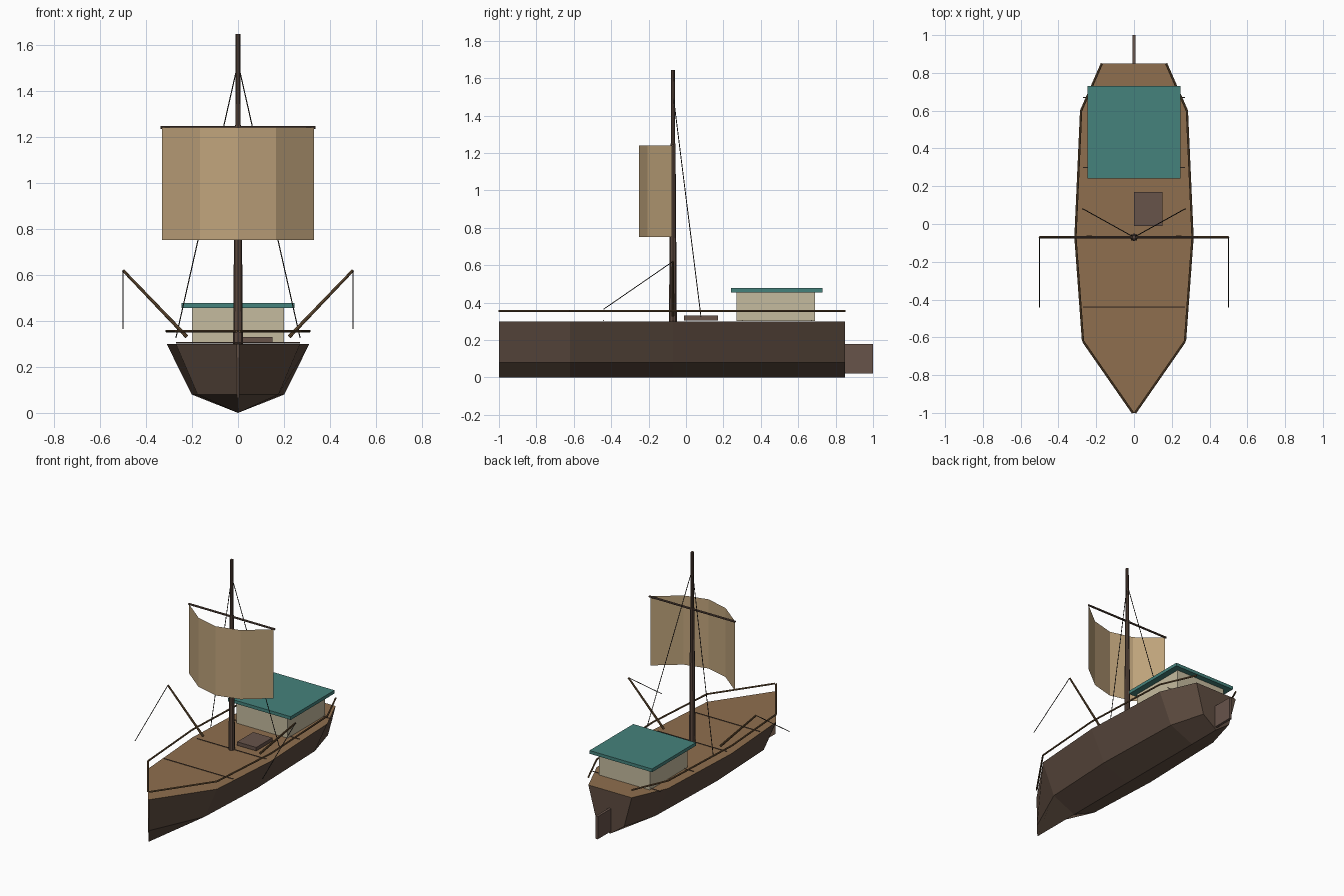
import bpy
import bmesh
from mathutils import Vector, Matrix

if "Cube" in bpy.data.objects:
    bpy.data.objects.remove(bpy.data.objects["Cube"])


def material(name, hex_code):
    m = bpy.data.materials.new(name)
    rgb = [int(hex_code[i:i + 2], 16) / 255 for i in (0, 2, 4)]
    lin = [c / 12.92 if c < 0.04 else ((c + 0.055) / 1.055) ** 2.4 for c in rgb]
    m.diffuse_color = (*lin, 1)
    m.use_nodes = True
    m.node_tree.nodes["Principled BSDF"].inputs["Base Color"].default_value = m.diffuse_color
    return m


HULL = material("dark hull wood", "5e4c40")
DECK = material("deck wood", "8f6f4e")
SPAR = material("spar wood", "5a473d")
RAIL = material("rail wood", "705639")
TRIM = material("hatch wood", "67534a")
SAIL = material("canvas", "c0a47c")
WALL = material("cream wall", "c5bb9f")
ROOF = material("teal roof", "45827c")
ROPE = material("rope", "2b2724")


def finish(name, bm, *mats):
    bmesh.ops.recalc_face_normals(bm, faces=bm.faces)
    me = bpy.data.meshes.new(name)
    bm.to_mesh(me)
    bm.free()
    ob = bpy.data.objects.new(name, me)
    bpy.context.collection.objects.link(ob)
    for m in mats:
        me.materials.append(m)
    return ob


def box(name, lo, hi, mat):
    lo, hi = Vector(lo), Vector(hi)
    bm = bmesh.new()
    mx = Matrix.Translation((lo + hi) / 2) @ Matrix.Diagonal((*(hi - lo), 1))
    bmesh.ops.create_cube(bm, size=1, matrix=mx)
    return finish(name, bm, mat)


def rods(name, points, r1, mat, r2=None, sides=8):
    """Straight round rods joining consecutive points."""
    bm = bmesh.new()
    for a, b in zip(points, points[1:]):
        a, b = Vector(a), Vector(b)
        d = b - a
        mx = Matrix.Translation((a + b) / 2) @ d.to_track_quat('Z', 'Y').to_matrix().to_4x4()
        bmesh.ops.create_cone(bm, cap_ends=True, segments=sides, radius1=r1,
                              radius2=r1 if r2 is None else r2,
                              depth=d.length, matrix=mx)
    return finish(name, bm, mat)


# Hull: five stations of (y, half width), each a hard-chined section
stations = [(-1.0, 0.006), (-0.62, 0.27), (-0.07, 0.31), (0.6, 0.28), (0.85, 0.17)]
TOP, CHINE = 0.30, 0.08
bm = bmesh.new()
rings = []
for y, w in stations:
    section = [(-w, TOP), (-w * 0.65, CHINE), (0, 0), (w * 0.65, CHINE), (w, TOP)]
    rings.append([bm.verts.new((x, y, z)) for x, z in section])
for r, s in zip(rings, rings[1:]):
    for i in range(5):
        j = (i + 1) % 5
        bm.faces.new((r[i], r[j], s[j], s[i]))
bm.faces.new(rings[0])
bm.faces.new(rings[-1])
hull = finish("hull", bm, HULL, DECK)
for p in hull.data.polygons:
    p.material_index = 1 if p.normal.z > 0.9 else 0

# Deck fittings
box("cabin", (-0.20, 0.27, 0.302), (0.20, 0.69, 0.457), WALL)
box("cabin_roof", (-0.245, 0.24, 0.455), (0.245, 0.73, 0.478), ROOF)
box("hatch", (0, -0.01, 0.305), (0.15, 0.17, 0.33), TRIM)
box("rudder", (-0.009, 0.845, 0.02), (0.009, 1.0, 0.18), TRIM)
for i, y in enumerate((-0.44, -0.07, 0.30, 0.67)):
    rods(f"deck_beam_{i}", [(-0.27, y, 0.304), (0.27, y, 0.304)], 0.003, SPAR, sides=6)

# Mast, topmast and yard
MY = -0.07
rods("mast", [(0, MY, 0.30), (0, MY, 1.25)], 0.021, SPAR, 0.014)
rods("topmast", [(0, MY, 1.24), (0, MY, 1.645)], 0.011, SPAR, 0.010)
rods("yard", [(-0.337, MY, 1.24), (0.337, MY, 1.24)], 0.007, SPAR)

# Billowed sail of four flat panels
bm = bmesh.new()
cols = []
for i in range(5):
    u = i / 2 - 1
    y = -0.075 - 0.175 * (1 - u * u)
    cols.append([bm.verts.new((0.33 * u, y, z)) for z in (0.75, 1.24)])
for a, b in zip(cols, cols[1:]):
    bm.faces.new((a[0], b[0], b[1], a[1]))
finish("sail", bm, SAIL)

# Parts repeated on both sides
for side, s in (("left", -1), ("right", 1)):
    rods(f"{side}_rail", [(s * w, y, 0.355) for y, w in stations], 0.006, RAIL)
    rods(f"{side}_shroud", [(0, MY, 1.52), (s * 0.27, 0.08, 0.325)], 0.0025, ROPE, sides=5)
    tip = (s * 0.50, MY, 0.62)
    rods(f"{side}_boom", [(s * 0.222, MY, 0.33), tip], 0.008, RAIL, 0.006)
    rods(f"{side}_fishing_line", [tip, (s * 0.50, -0.44, 0.365)], 0.0025, ROPE, sides=5)
